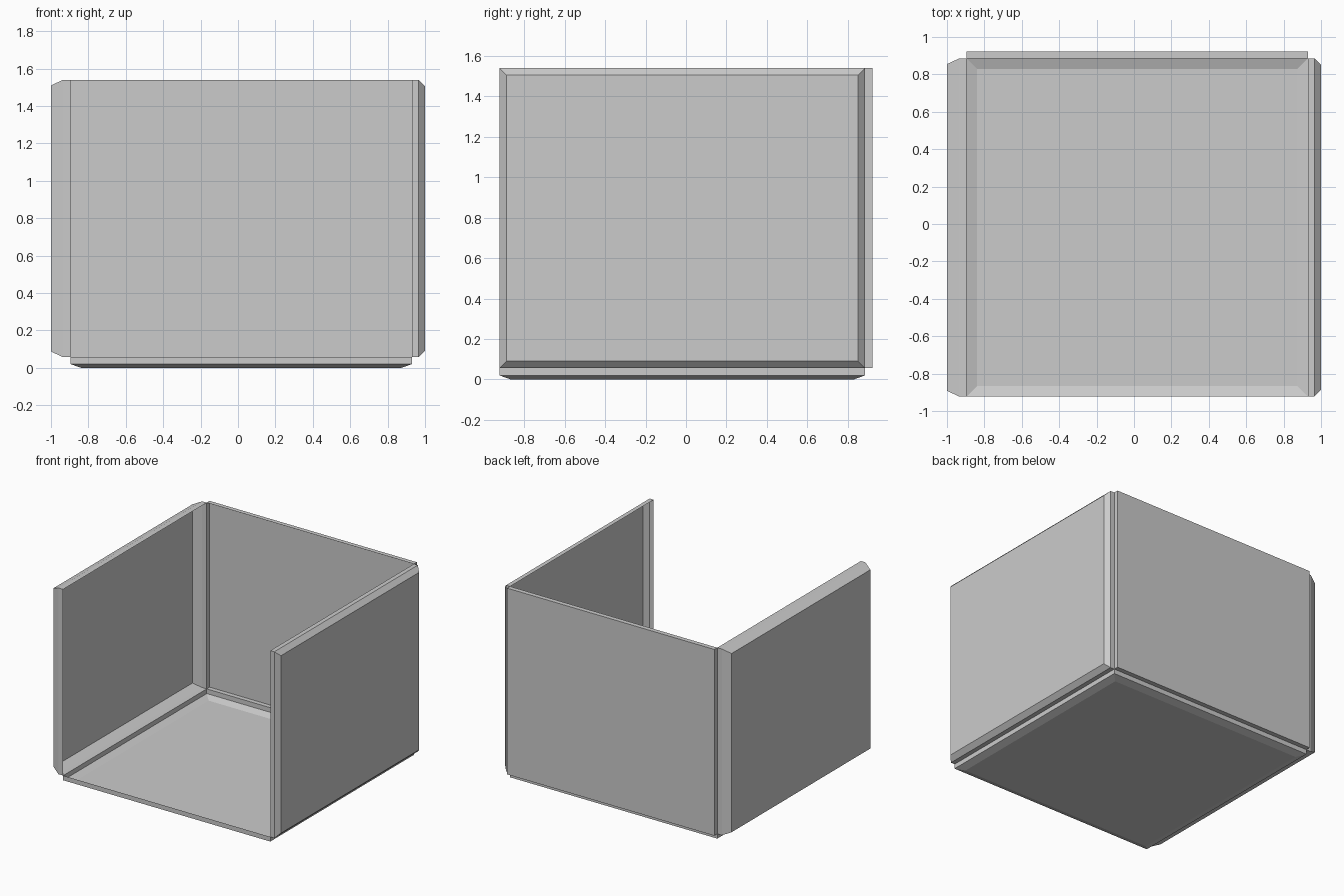
import bpy, bmesh

if "Cube" in bpy.data.objects:
    bpy.data.objects.remove(bpy.data.objects["Cube"])

X0, X1 = -0.895, 0.93     # inner faces of the side walls
Y0, Y1 = -0.922, 0.885    # front edge and back fold
Z0, Z1 = 0.057, 1.54      # floor rim and wall top


def tray(name, axis, a, b, rings):
    """Open thin-sheet tray: stacked rectangular rings, the last one closed.
    axis = depth direction, a/b = ranges on the other two axes,
    rings = (depth position, inset) pairs."""
    bm = bmesh.new()
    loops = []
    for depth, inset in rings:
        loop = []
        for u, v in ((a[0] + inset, b[0] + inset), (a[1] - inset, b[0] + inset),
                     (a[1] - inset, b[1] - inset), (a[0] + inset, b[1] - inset)):
            co = [u, v]
            co.insert(axis, depth)
            loop.append(bm.verts.new(co))
        loops.append(loop)
    for lo, hi in zip(loops, loops[1:]):
        for i in range(4):
            j = (i + 1) % 4
            bm.faces.new((lo[i], lo[j], hi[j], hi[i]))
    panel = bm.faces.new(loops[-1])
    bmesh.ops.recalc_face_normals(bm, faces=bm.faces)
    # outward side is the one the tray bulges towards
    panel.normal_update()
    if panel.normal[axis] * (rings[-1][0] - rings[0][0]) < 0:
        bmesh.ops.reverse_faces(bm, faces=bm.faces)
    mesh = bpy.data.meshes.new(name)
    bm.to_mesh(mesh)
    bm.free()
    obj = bpy.data.objects.new(name, mesh)
    bpy.context.collection.objects.link(obj)
    return obj


# floor: shallow tray bulging downwards
tray("floor", 2, (X0, X1), (Y0, Y1), [(Z0, 0), (0.02, 0), (0, 0.056)])
# side walls: flange, chamfer, flat outer panel
tray("left_wall", 0, (Y0, Y1), (Z0, Z1), [(X0, 0), (-0.935, 0), (-1, 0.03)])
tray("right_wall", 0, (Y0, Y1), (Z0, Z1), [(X1, 0), (0.965, 0), (1, 0.035)])
# back wall: plain shallow tray
tray("back_wall", 1, (X0, X1), (Z0, Z1), [(Y1, 0), (0.922, 0)])
